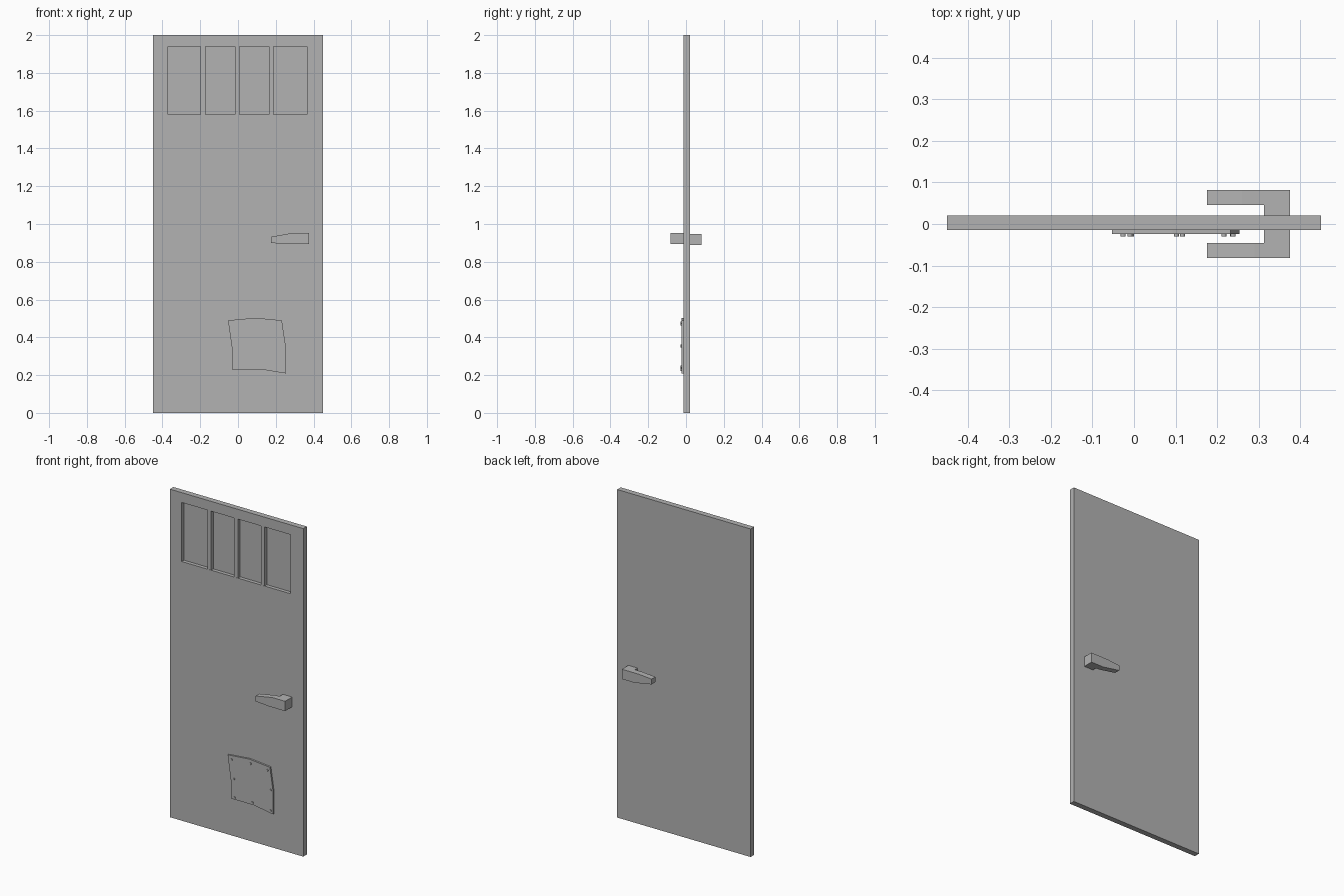
import bpy
import bmesh
from math import pi
from mathutils import Matrix, Vector

if "Cube" in bpy.data.objects:
    bpy.data.objects.remove(bpy.data.objects["Cube"], do_unlink=True)

grey = bpy.data.materials.new("plain grey")
grey.use_nodes = True
colour = (0.45, 0.45, 0.45, 1)
grey.diffuse_color = colour
grey.node_tree.nodes["Principled BSDF"].inputs["Base Color"].default_value = colour

FRONT, BACK = -0.014, 0.02
RECESS = 0.008


def finish(bm, name):
    bmesh.ops.recalc_face_normals(bm, faces=bm.faces)
    mesh = bpy.data.meshes.new(name)
    bm.to_mesh(mesh)
    bm.free()
    mesh.materials.append(grey)
    obj = bpy.data.objects.new(name, mesh)
    bpy.context.collection.objects.link(obj)
    return obj


def add_box(bm, x, y, z):
    size = Matrix.Diagonal((x[1] - x[0], y[1] - y[0], z[1] - z[0], 1))
    centre = Matrix.Translation((sum(x) / 2, sum(y) / 2, sum(z) / 2))
    return bmesh.ops.create_cube(bm, size=1, matrix=centre @ size)


def add_slab(bm, outline, y0, y1):
    """Extrude an outline in x and z from y0 to y1."""
    face = bm.faces.new([bm.verts.new((x, y0, z)) for x, z in outline])
    moved = bmesh.ops.extrude_face_region(bm, geom=[face], use_keep_orig=True)["geom"]
    verts = [g for g in moved if isinstance(g, bmesh.types.BMVert)]
    bmesh.ops.translate(bm, verts=verts, vec=(0, y1 - y0, 0))


# Door leaf with a window recess sunk into the front
WIN_X, WIN_Z = (-0.37, 0.365), (1.58, 1.94)
bm = bmesh.new()
add_box(bm, (-0.45, 0.45), (FRONT, BACK), (0, 2))
bm.normal_update()
pane = min(bm.faces, key=lambda f: f.calc_center_median().y)
bmesh.ops.inset_individual(bm, faces=[pane], thickness=0.05)
for v in pane.verts:
    v.co.x = WIN_X[v.co.x > 0]
    v.co.z = WIN_Z[v.co.z > 1]
bmesh.ops.inset_individual(bm, faces=[pane], thickness=0)
for v in pane.verts:
    v.co.y = RECESS
finish(bm, "door_leaf")

# Upright window bars
for i, x in enumerate((-0.185, -0.004, 0.176)):
    bm = bmesh.new()
    add_box(bm, (x - 0.013, x + 0.013), (FRONT + 0.001, RECESS), WIN_Z)
    finish(bm, f"window_bar_{i + 1}")

# Lever handles, the back one turned half round about the x axis
MID_Z = 0.9205
lever = [(0.375, 0.953), (0.29, 0.953), (0.175, 0.932),
         (0.175, 0.9), (0.26, 0.893), (0.375, 0.893)]
stem = [(0.375, 0.953), (0.3125, 0.953), (0.3125, 0.893), (0.375, 0.893)]
for name, angle in (("front_handle", 0), ("back_handle", pi)):
    bm = bmesh.new()
    add_slab(bm, lever, -0.082, -0.046)
    add_slab(bm, stem, -0.046, FRONT)
    pivot = Vector((0, 0, MID_Z))
    bmesh.ops.rotate(bm, verts=bm.verts, cent=pivot, matrix=Matrix.Rotation(angle, 3, "X"))
    finish(bm, name)

# Bent patch plate low on the front
patch = [(-0.053, 0.49), (0.092, 0.503), (0.232, 0.49), (0.253, 0.35),
         (0.253, 0.209), (0.124, 0.23), (-0.032, 0.23), (-0.032, 0.344)]
bm = bmesh.new()
add_slab(bm, patch, FRONT, FRONT - 0.01)
finish(bm, "patch_plate")

# Rivets round the edge of the patch
rivets = [(-0.026, 0.468), (0.102, 0.478), (0.216, 0.468), (0.238, 0.353),
          (0.237, 0.228), (0.116, 0.245), (-0.006, 0.242), (-0.01, 0.355)]
bm = bmesh.new()
for x, z in rivets:
    place = Matrix.Translation((x, FRONT - 0.012, z)) @ Matrix.Rotation(pi / 2, 4, "X")
    bmesh.ops.create_cone(bm, cap_ends=True, segments=12, radius1=0.006,
                          radius2=0.006, depth=0.008, matrix=place)
finish(bm, "patch_rivets")
